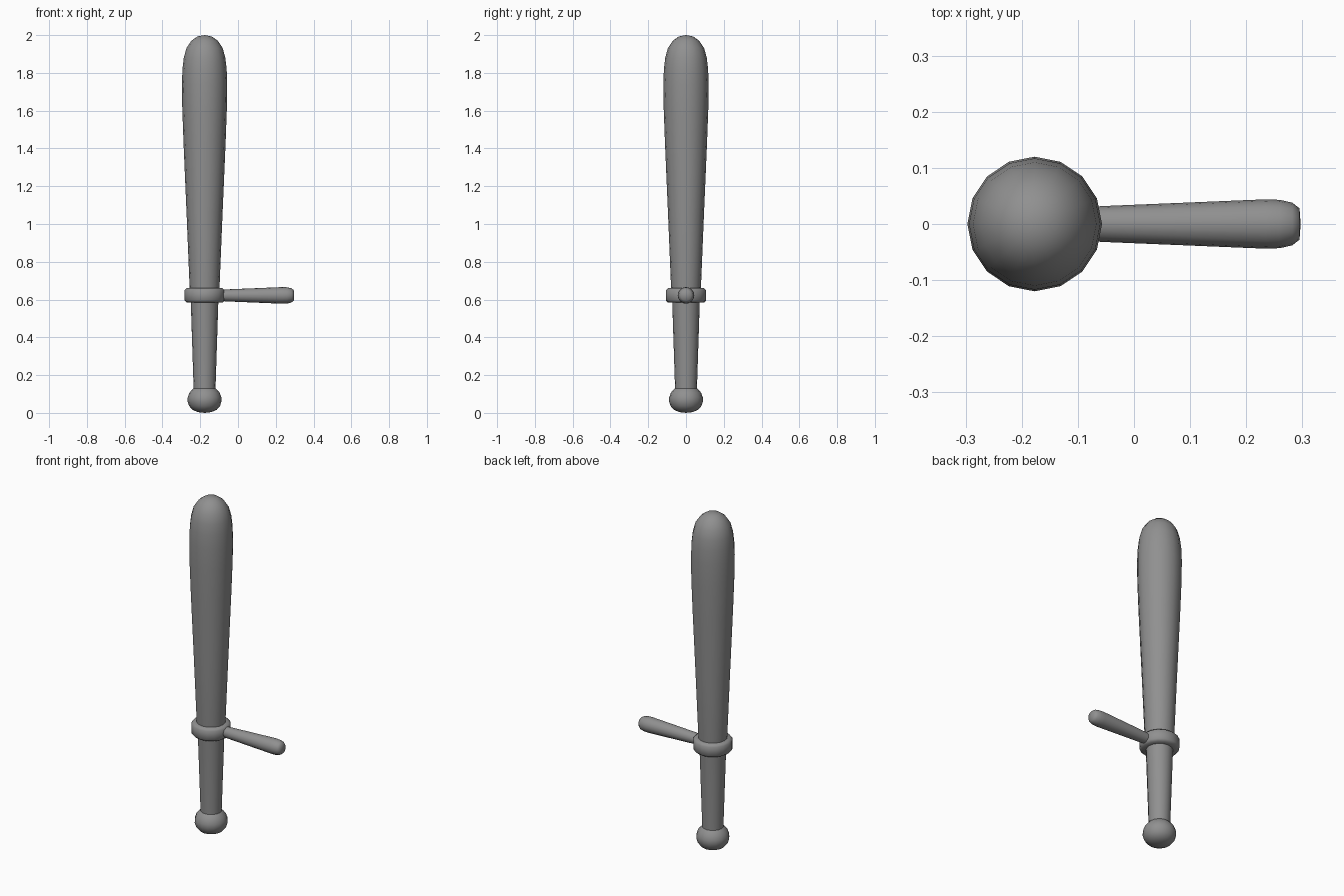
import bpy, bmesh, math
from mathutils import Matrix

if "Cube" in bpy.data.objects:
    bpy.data.objects.remove(bpy.data.objects["Cube"])

CX = -0.177

# Dark grey material shared by all parts
dark = bpy.data.materials.new("dark_grey")
dark.diffuse_color = (0.28, 0.28, 0.28, 1)
dark.use_nodes = True
dark.node_tree.nodes["Principled BSDF"].inputs["Base Color"].default_value = dark.diffuse_color


def lathe(name, profile, matrix, sides=16, angle=50, closed=False):
    """Revolve (radius, height) points around the local z axis."""
    bm = bmesh.new()
    rings = []
    for r, z in profile:
        if r == 0:
            rings.append([bm.verts.new((0, 0, z))] * sides)
        else:
            rings.append([bm.verts.new((r * math.cos(math.tau * i / sides),
                                        r * math.sin(math.tau * i / sides), z))
                          for i in range(sides)])
    pairs = list(zip(rings, rings[1:]))
    if closed:
        pairs.append((rings[-1], rings[0]))
    for a, b in pairs:
        for i in range(sides):
            j = (i + 1) % sides
            quad = list(dict.fromkeys((a[i], a[j], b[j], b[i])))
            bm.faces.new(quad)
    bmesh.ops.recalc_face_normals(bm, faces=bm.faces)
    mesh = bpy.data.meshes.new(name)
    bm.to_mesh(mesh)
    bm.free()
    mesh.materials.append(dark)
    obj = bpy.data.objects.new(name, mesh)
    obj.matrix_world = matrix
    bpy.context.collection.objects.link(obj)
    bpy.ops.object.select_all(action='DESELECT')
    obj.select_set(True)
    bpy.context.view_layer.objects.active = obj
    bpy.ops.object.shade_smooth_by_angle(angle=math.radians(angle))
    return obj


upright = Matrix.Translation((CX, 0, 0))

# Tapered shaft with rounded tip, flowing into the grip and pommel
lathe("shaft", [(0, 0), (0.035, 0.004), (0.064, 0.016), (0.082, 0.037),
                (0.090, 0.062), (0.089, 0.082), (0.080, 0.107), (0.064, 0.125),
                (0.058, 0.130), (0.073, 0.59), (0.079, 0.66), (0.095, 1.05),
                (0.111, 1.42), (0.118, 1.61), (0.120, 1.74), (0.117, 1.82),
                (0.110, 1.88), (0.096, 1.931), (0.070, 1.970),
                (0.038, 1.993), (0, 2.0)], upright)

# Collar around the shaft
lathe("collar", [(0.066, 0.584), (0.095, 0.584), (0.107, 0.596),
                 (0.107, 0.648), (0.095, 0.660), (0.066, 0.660)],
      upright, closed=True)

# Side handle pointing to +x
lathe("side_handle", [(0, -0.10), (0.029, -0.10), (0.032, -0.055),
                      (0.044, 0.235), (0.043, 0.260), (0.038, 0.282),
                      (0.028, 0.295), (0, 0.297)],
      Matrix.Translation((0, 0, 0.622)) @ Matrix.Rotation(math.pi / 2, 4, 'Y'))
